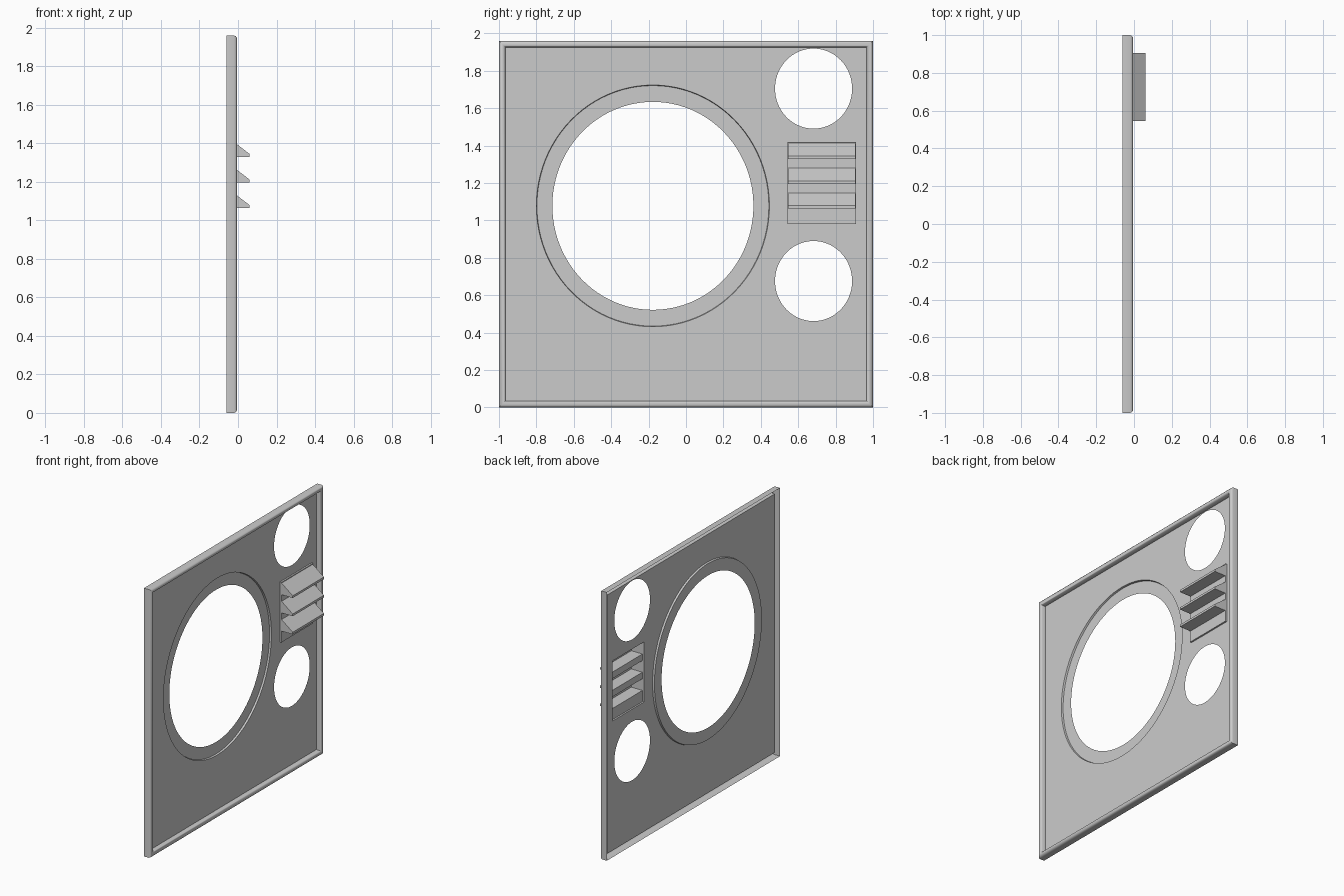
import bpy, bmesh, math

if "Cube" in bpy.data.objects:
    bpy.data.objects.remove(bpy.data.objects["Cube"])

metal = bpy.data.materials.new("light_grey_metal")
metal.use_nodes = True
GREY = (0.6, 0.6, 0.6, 1)
metal.diffuse_color = GREY
metal.node_tree.nodes["Principled BSDF"].inputs["Base Color"].default_value = GREY

PANEL_X, RING_X, VENT_X, BACK_X, TIP_X = -0.042, -0.055, -0.03, -0.06, 0.06
OPENING = (-0.177, 1.078)
VENT = (0.543, 0.909, 0.981, 1.42)


def rect(y0, y1, z0, z1):
    return [(y0, z0), (y1, z0), (y1, z1), (y0, z1)]


def border(inset):
    return rect(-1 + inset, 1 - inset, inset, 1.96 - inset)


def oval(centre, ry, rz, n=96):
    return [(centre[0] + ry * math.cos(math.tau * i / n),
             centre[1] + rz * math.sin(math.tau * i / n)) for i in range(n)]


def loop(bm, outline, x):
    return [bm.verts.new((x, y, z)) for y, z in outline]


def bridge(bm, a, b):
    for i in range(len(a)):
        j = (i + 1) % len(a)
        bm.faces.new((a[i], a[j], b[j], b[i]))


def fill(bm, loops):
    """Flat sheet inside the first loop, with the other loops as holes."""
    edges = []
    for vs in loops:
        for i, v in enumerate(vs):
            w = vs[(i + 1) % len(vs)]
            edges.append(bm.edges.get((v, w)) or bm.edges.new((v, w)))
    bmesh.ops.triangle_fill(bm, edges=edges, use_beauty=True, normal=(1, 0, 0))


def finish(bm, name):
    bmesh.ops.recalc_face_normals(bm, faces=bm.faces[:])
    # sheets face the +x side
    if sum(f.normal.x * f.calc_area() for f in bm.faces) < 0:
        bmesh.ops.reverse_faces(bm, faces=bm.faces[:])
    mesh = bpy.data.meshes.new(name)
    bm.to_mesh(mesh)
    bm.free()
    mesh.materials.append(metal)
    obj = bpy.data.objects.new(name, mesh)
    bpy.context.collection.objects.link(obj)
    bpy.ops.object.select_all(action='DESELECT')
    obj.select_set(True)
    bpy.context.view_layer.objects.active = obj
    bpy.ops.object.shade_smooth_by_angle(angle=math.radians(35))
    return obj


# Rim: folded sheet with a rounded outer lip, dropping inward to the panel
bm = bmesh.new()
profile = [(0, BACK_X), (0, -0.02), (0.004, -0.011), (0.012, -0.006),
           (0.022, -0.005), (0.029, -0.008), (0.033, -0.014), (0.035, PANEL_X)]
loops = [loop(bm, border(inset), x) for inset, x in profile]
for a, b in zip(loops, loops[1:]):
    bridge(bm, a, b)
finish(bm, "rim")

# Main panel with its round openings and the vent cut-out
bm = bmesh.new()
fill(bm, [loop(bm, outline, PANEL_X) for outline in (
    border(0.035), oval(OPENING, 0.623, 0.646), rect(*VENT),
    oval((0.682, 1.705), 0.206, 0.214), oval((0.682, 0.676), 0.206, 0.214))])
finish(bm, "main_panel")

# Recessed ring around the large opening
bm = bmesh.new()
outer = loop(bm, oval(OPENING, 0.623, 0.646), PANEL_X)
step = loop(bm, oval(OPENING, 0.62, 0.643), RING_X)
inner = loop(bm, oval(OPENING, 0.5375, 0.556), RING_X)
bridge(bm, outer, step)
bridge(bm, step, inner)
finish(bm, "opening_ring")

# Raised vent plate with three slots
y0, y1 = VENT[0] + 0.003, VENT[1] - 0.003
bottoms = [1.329 - 0.133 * i for i in range(3)]
bm = bmesh.new()
base = loop(bm, rect(*VENT), PANEL_X)
face = loop(bm, rect(*VENT), VENT_X)
bridge(bm, base, face)
fill(bm, [face] + [loop(bm, rect(y0, y1, z, z + 0.085), VENT_X) for z in bottoms])
finish(bm, "vent_plate")

# Louvres: pressed hoods, open at the back
for i, z in enumerate(bottoms):
    bm = bmesh.new()
    slot = loop(bm, rect(y0, y1, z, z + 0.085), VENT_X)
    tip = loop(bm, rect(y0, y1, z, z + 0.016), TIP_X)
    bridge(bm, slot, tip)
    bm.faces.new(tip)
    finish(bm, f"louvre_{i + 1}")
